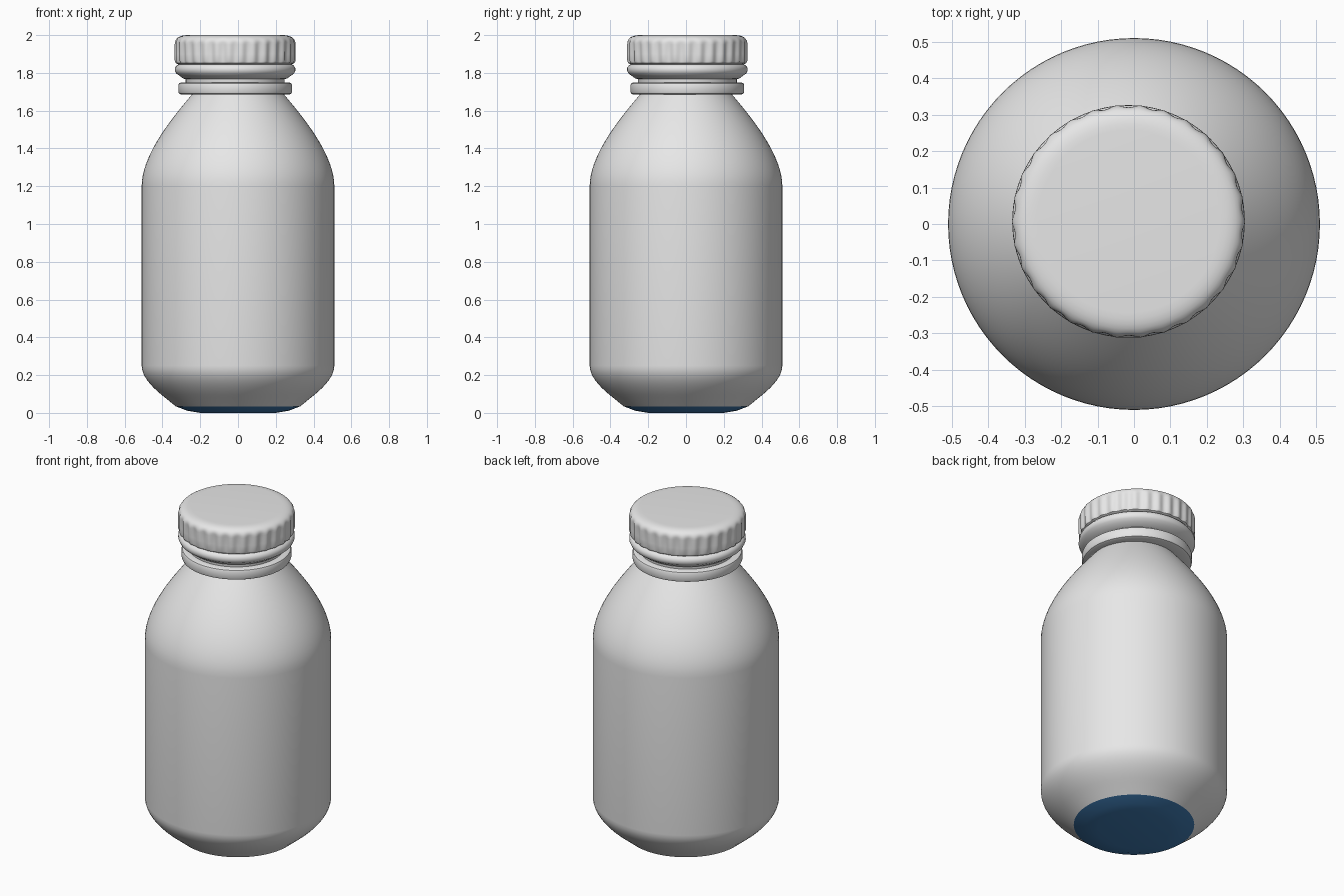
import bpy
import bmesh
import math
from mathutils import Vector
from mathutils.geometry import interpolate_bezier

if "Cube" in bpy.data.objects:
    bpy.data.objects.remove(bpy.data.objects["Cube"], do_unlink=True)


def make_material(name, rgb):
    mat = bpy.data.materials.new(name)
    mat.use_nodes = True
    color = (*rgb, 1.0)
    mat.diffuse_color = color
    mat.node_tree.nodes["Principled BSDF"].inputs["Base Color"].default_value = color
    return mat


def bezier(a, b, c, d, count):
    pts = [Vector((r, 0, z)) for r, z in (a, b, c, d)]
    return [(p.x, p.z) for p in interpolate_bezier(*pts, count)]


def lathe(name, profile, mat, center=(0, 0), segments=96, wobble=None):
    """Spin a bottom-to-top (radius, z) profile; wobble offsets the radius."""
    bm = bmesh.new()
    rings = []
    for r, z in profile:
        ring = []
        for i in range(segments):
            a = math.tau * i / segments
            rr = r + (wobble(a, r, z) if wobble else 0)
            ring.append(bm.verts.new((center[0] + rr * math.cos(a),
                                      center[1] + rr * math.sin(a), z)))
        rings.append(ring)
    for low, high in zip(rings, rings[1:]):
        for i in range(segments):
            j = (i + 1) % segments
            bm.faces.new((low[i], low[j], high[j], high[i]))
    bmesh.ops.remove_doubles(bm, verts=bm.verts, dist=1e-5)
    bmesh.ops.recalc_face_normals(bm, faces=bm.faces)
    mesh = bpy.data.meshes.new(name)
    bm.to_mesh(mesh)
    bm.free()
    mesh.materials.append(mat)
    obj = bpy.data.objects.new(name, mesh)
    bpy.context.collection.objects.link(obj)
    bpy.ops.object.select_all(action="DESELECT")
    obj.select_set(True)
    bpy.context.view_layer.objects.active = obj
    bpy.ops.object.shade_smooth_by_angle(angle=math.radians(35))
    return obj


grey = make_material("light grey", (0.8, 0.8, 0.8))
blue = make_material("deep blue", (0.05, 0.2, 0.45))
TOP_CENTER = (-0.015, 0.007)   # neck and cap sit slightly off the body axis

# Bottle body: rounded foot, straight wall, sloping shoulder
foot = bezier((0.385, 0.08), (0.45, 0.13), (0.51, 0.19), (0.51, 0.25), 10)
shoulder = bezier((0.51, 1.2), (0.51, 1.36), (0.36, 1.55), (0.24, 1.69), 18)
lathe("bottle_body", [(0.33, 0.035)] + foot + shoulder + [(0, 1.69)], grey)

# Coloured underside
lathe("base_disc", [(0, 0), (0.2, 0), (0.27, 0.012), (0.33, 0.035)], blue)

# Neck and its collar ring
lathe("neck", [(0.25, 1.69), (0.262, 1.74), (0.262, 1.8)], grey, TOP_CENTER)
lathe("collar_ring", [(0.23, 1.685), (0.285, 1.685), (0.297, 1.69), (0.301, 1.7),
                      (0.301, 1.735), (0.297, 1.745), (0.285, 1.75), (0.25, 1.75)],
      grey, TOP_CENTER)

# Tamper band under the cap
lathe("cap_band", [(0.25, 1.765), (0.275, 1.77), (0.295, 1.785), (0.312, 1.797),
                   (0.319, 1.812), (0.318, 1.828), (0.309, 1.84), (0.298, 1.845),
                   (0.298, 1.86)], grey, TOP_CENTER)


# Ribbed screw cap with a rounded lid edge
def ribs(angle, r, z):
    fade = max(0, min(1, (1.985 - z) / 0.04, (z - 1.84) / 0.02))
    return -0.005 * fade * (1 - math.cos(30 * angle)) if r > 0.29 else 0


lid_edge = bezier((0.32, 1.95), (0.32, 1.98), (0.3, 2.0), (0.25, 2.0), 9)
lathe("screw_cap", [(0.28, 1.842), (0.3, 1.845), (0.314, 1.852), (0.32, 1.865),
                    (0.32, 1.9)] + lid_edge + [(0, 2.0)],
      grey, TOP_CENTER, 240, ribs)
